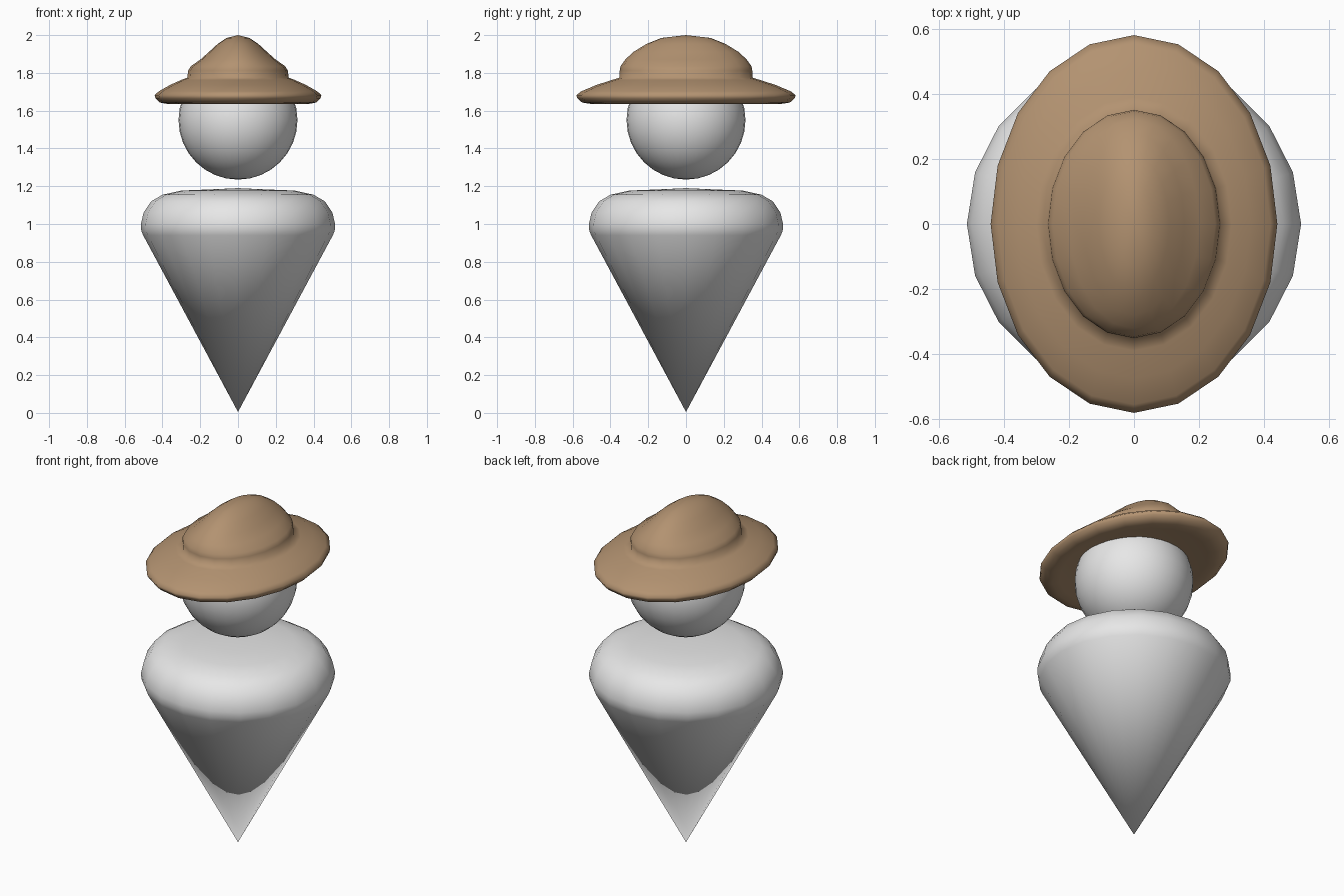
import bpy, bmesh, math

cube = bpy.data.objects.get("Cube")
if cube:
    bpy.data.objects.remove(cube, do_unlink=True)

SIDES = 20


def material(name, rgb):
    mat = bpy.data.materials.new(name)
    mat.use_nodes = True
    color = (*rgb, 1.0)
    mat.diffuse_color = color
    mat.node_tree.nodes["Principled BSDF"].inputs["Base Color"].default_value = color
    return mat


def finish(name, bm, mat):
    bmesh.ops.recalc_face_normals(bm, faces=bm.faces)
    for face in bm.faces:
        face.smooth = True
    mesh = bpy.data.meshes.new(name)
    bm.to_mesh(mesh)
    bm.free()
    mesh.materials.append(mat)
    obj = bpy.data.objects.new(name, mesh)
    bpy.context.collection.objects.link(obj)
    return obj


def stack(name, rings, mat):
    """Skin a stack of elliptical rings (rx, ry, z); zero radius makes a tip."""
    bm = bmesh.new()
    loops = []
    for rx, ry, z in rings:
        if rx == 0:
            loops.append([bm.verts.new((0, 0, z))] * SIDES)
            continue
        angles = [2 * math.pi * i / SIDES for i in range(SIDES)]
        loops.append([bm.verts.new((rx * math.cos(a), ry * math.sin(a), z)) for a in angles])
    for low, high in zip(loops, loops[1:]):
        for i in range(SIDES):
            j = (i + 1) % SIDES
            corners = dict.fromkeys((low[i], low[j], high[j], high[i]))
            bm.faces.new(list(corners))
    return finish(name, bm, mat)


grey = material("light grey", (0.8, 0.8, 0.8))
brown = material("hat brown", (0.45, 0.29, 0.165))

# Body: pointed cone with rounded shoulders
body_profile = [(0, 0.005), (0.502, 0.94), (0.512, 0.965), (0.514, 1.0), (0.5, 1.06),
                (0.46, 1.12), (0.4, 1.155), (0.3, 1.177), (0.15, 1.183), (0, 1.19)]
stack("body", [(r, r, z) for r, z in body_profile], grey)

# Head: floating ball
bm = bmesh.new()
bmesh.ops.create_uvsphere(bm, u_segments=32, v_segments=16, radius=0.315)
bmesh.ops.translate(bm, verts=bm.verts, vec=(0, 0, 1.55))
finish("head", bm, grey)

# Hat: shallow hollow underside, rolled brim edge, and crown pinched to a ridge
stack("hat", [
    (0, 0, 1.67), (0.24, 0.33, 1.66), (0.34, 0.46, 1.642),
    (0.375, 0.505, 1.636), (0.415, 0.55, 1.643), (0.437, 0.575, 1.665),
    (0.441, 0.581, 1.682), (0.42, 0.555, 1.702), (0.36, 0.475, 1.736),
    (0.3, 0.39, 1.763), (0.268, 0.352, 1.775),
    (0.264, 0.351, 1.812), (0.25, 0.347, 1.835), (0.2, 0.322, 1.87),
    (0.155, 0.28, 1.91), (0.108, 0.21, 1.953), (0.06, 0.13, 1.985), (0, 0, 2.0),
], brown)
